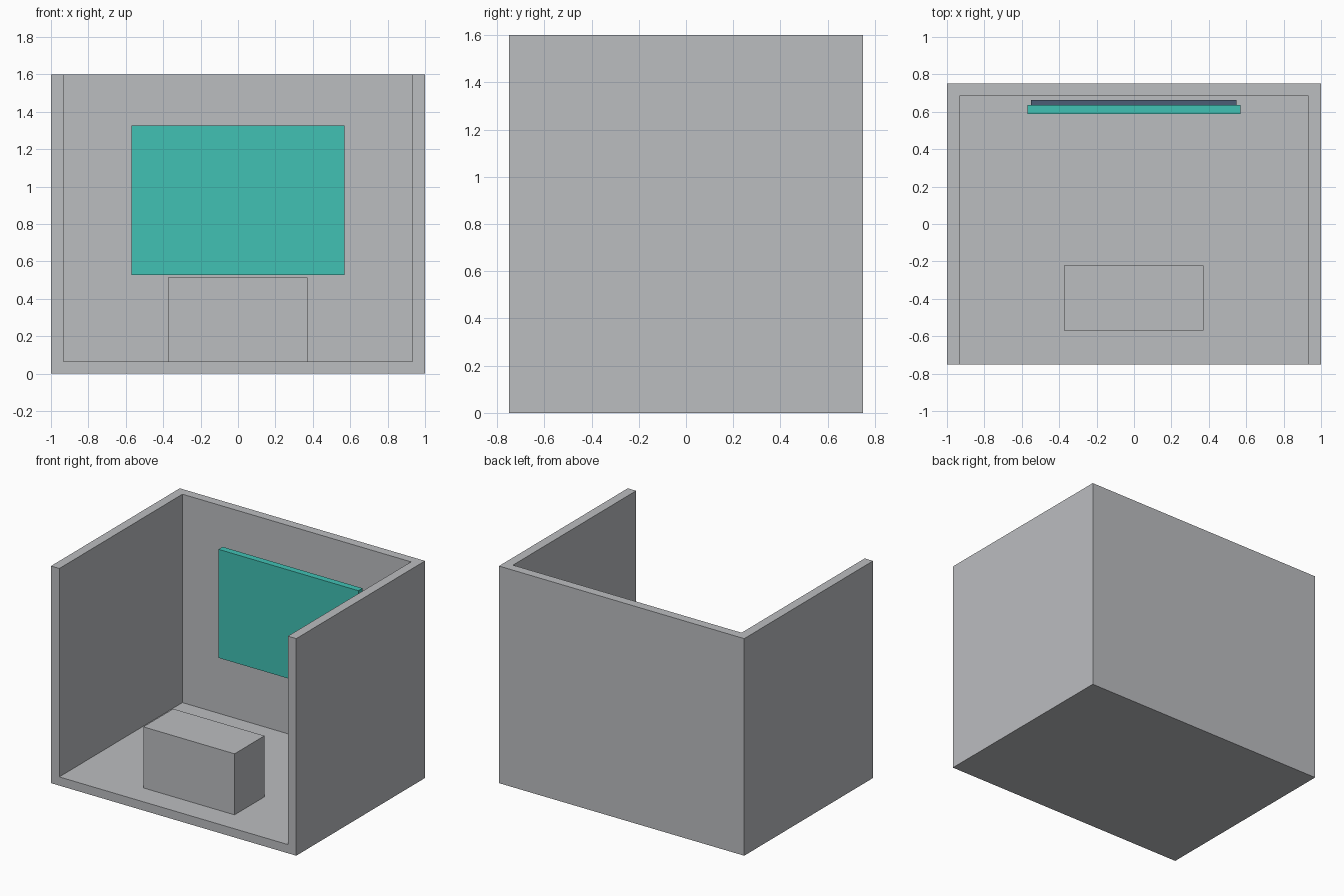
import bpy
import bmesh
from mathutils import Vector

cube = bpy.data.objects.get("Cube")
if cube:
    bpy.data.objects.remove(cube, do_unlink=True)


def material(name, rgb):
    mat = bpy.data.materials.new(name)
    mat.use_nodes = True
    color = (*rgb, 1)
    mat.diffuse_color = color
    mat.node_tree.nodes["Principled BSDF"].inputs["Base Color"].default_value = color
    return mat


def box(name, low, high, mat):
    """Axis-aligned box between two corners."""
    low, high = Vector(low), Vector(high)
    bm = bmesh.new()
    bmesh.ops.create_cube(bm, size=1)
    bmesh.ops.scale(bm, vec=high - low, verts=bm.verts)
    mesh = bpy.data.meshes.new(name)
    bm.to_mesh(mesh)
    bm.free()
    mesh.materials.append(mat)
    obj = bpy.data.objects.new(name, mesh)
    obj.location = (low + high) / 2
    bpy.context.collection.objects.link(obj)
    return obj


grey = material("light grey", (0.5, 0.51, 0.53))
teal = material("teal", (0.053, 0.533, 0.456))
slate = material("slate blue", (0.07, 0.11, 0.18))

# Room shell: floor and three walls, open at the front and top
shell = box("room_shell", (-1, -0.75, 0), (1, 0.75, 1.6), grey)
hollow = box("room_hollow_cutter", (-0.932, -1, 0.064), (0.932, 0.684, 2), grey)
hollow.hide_render = True
cut = shell.modifiers.new("hollow", 'BOOLEAN')
cut.operation = 'DIFFERENCE'
cut.solver = 'EXACT'
cut.object = hollow
bpy.context.view_layer.objects.active = shell
shell.select_set(True)
bpy.ops.object.modifier_apply(modifier=cut.name)
bpy.data.objects.remove(hollow, do_unlink=True)

# Counter standing on the floor
box("counter", (-0.373, -0.57, 0.06), (0.371, -0.222, 0.514), grey)

# Wall screen with its darker backing
box("screen_panel", (-0.57, 0.588, 0.527), (0.57, 0.636, 1.327), teal)
box("screen_backing", (-0.55, 0.636, 0.547), (0.548, 0.664, 1.307), slate)
